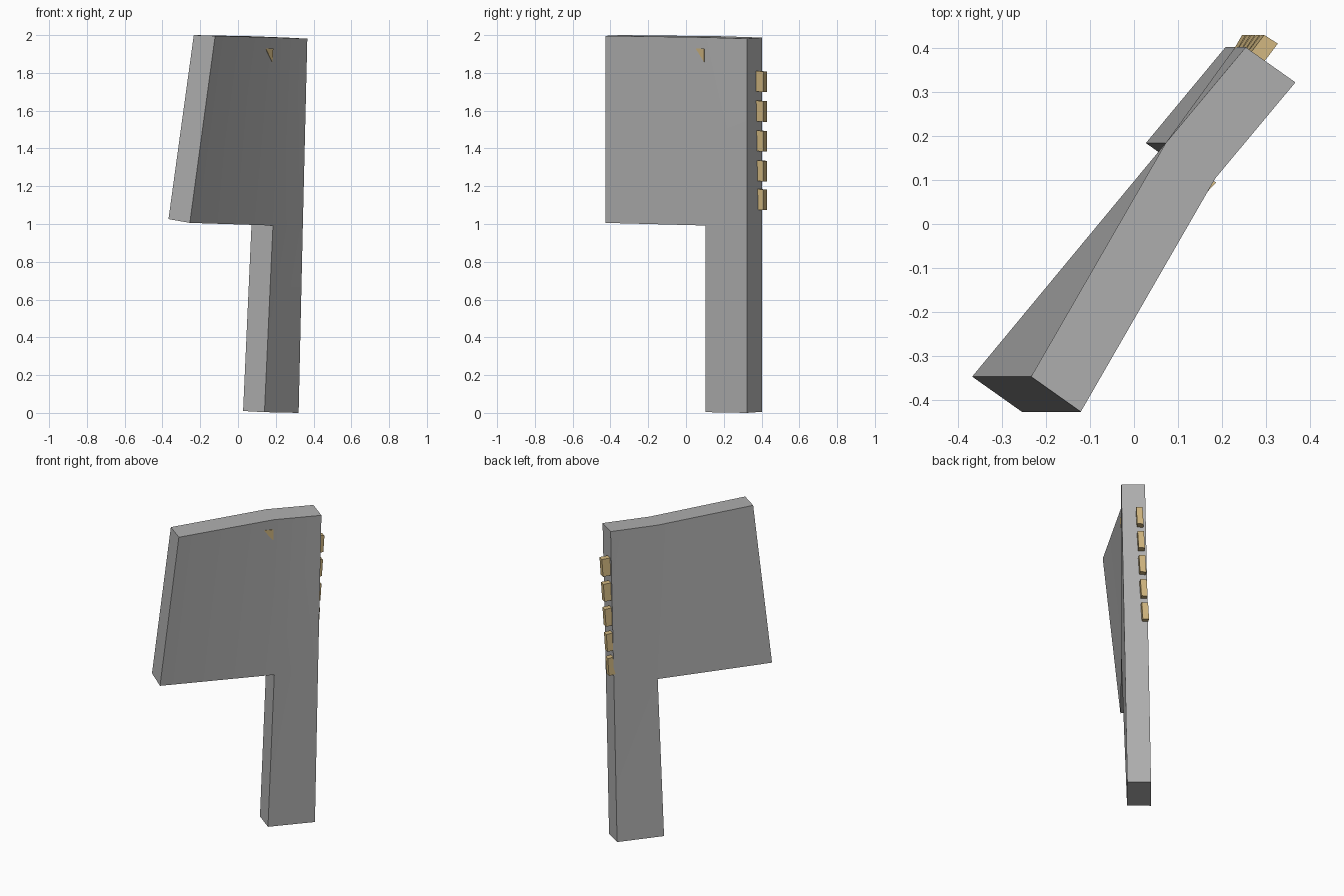
import bpy
import bmesh
from math import radians
from mathutils import Vector

if "Cube" in bpy.data.objects:
    bpy.data.objects.remove(bpy.data.objects["Cube"])


def make_material(name, color):
    mat = bpy.data.materials.new(name)
    mat.diffuse_color = color
    mat.use_nodes = True
    mat.node_tree.nodes["Principled BSDF"].inputs["Base Color"].default_value = mat.diffuse_color
    return mat


def make_object(name, verts, faces, mat):
    mesh = bpy.data.meshes.new(name)
    mesh.from_pydata([tuple(v) for v in verts], [], faces)
    bm = bmesh.new()
    bm.from_mesh(mesh)
    bmesh.ops.recalc_face_normals(bm, faces=bm.faces)
    bm.to_mesh(mesh)
    bm.free()
    mesh.materials.append(mat)
    obj = bpy.data.objects.new(name, mesh)
    bpy.context.collection.objects.link(obj)
    return obj


BOX_FACES = [(0, 3, 2, 1), (4, 5, 6, 7), (0, 1, 5, 4),
             (1, 2, 6, 5), (2, 3, 7, 6), (3, 0, 4, 7)]
grey = make_material("grey", (0.43, 0.43, 0.43, 1))
tan = make_material("tan", (0.62, 0.46, 0.21, 1))

# Bent slab: front-face points, thickened toward the back
front = [Vector(p) for p in [
    (0.321, 0.322, 0.0), (0.14, 0.104, 0.004),       # pole foot
    (0.343, 0.322, 0.985), (0.185, 0.104, 0.992),    # blade lower level
    (-0.255, -0.427, 1.006),
    (0.367, 0.322, 1.981), (0.185, 0.104, 1.988),    # top edge
    (-0.121, -0.427, 1.996)]]
rise = (0.006, 0.006, 0.01, 0.014, 0.02, 0.006, 0.006, 0.004)
back = [p + Vector((-0.113, 0.080, r)) for p, r in zip(front, rise)]
n = len(front)
quads = [(0, 2, 3, 1), (2, 5, 6, 3), (3, 6, 7, 4)]
faces = [q[::-1] for q in quads] + [tuple(i + n for i in q) for q in quads]
rim = [0, 2, 5, 6, 7, 4, 3, 1]
for a, b in zip(rim, rim[1:] + rim[:1]):
    faces.append((a, b, b + n, a + n))
slab = make_object("blade_and_pole", front + back, faces, grey)
bpy.context.view_layer.objects.active = slab
slab.select_set(True)
bpy.ops.object.shade_smooth_by_angle(angle=radians(30))

# Row of leaning pegs, set into the narrow end
side = Vector((0.031, -0.020, 0.0))
up = Vector((0.008, 0.0, 0.109))
for i, z in enumerate((1.698, 1.541, 1.383, 1.225, 1.073)):
    tip = Vector((0.288 - 0.0105 * i, 0.43, z))
    root = tip + Vector((-0.76 + 0.045 * i, -1, 0.09)) * 0.12
    verts = [root, root + side, tip + side, tip]
    verts += [v + up for v in verts]
    make_object(f"peg_{i + 1}", verts, BOX_FACES, tan)

# Small wedge corner breaking through the front face
make_object("front_wedge",
            [(0.147, 0.052, 1.928), (0.187, 0.095, 1.928),
             (0.183, 0.096, 1.855), (0.12, 0.12, 1.91)],
            [(0, 2, 1), (0, 1, 3), (1, 2, 3), (2, 0, 3)], tan)
